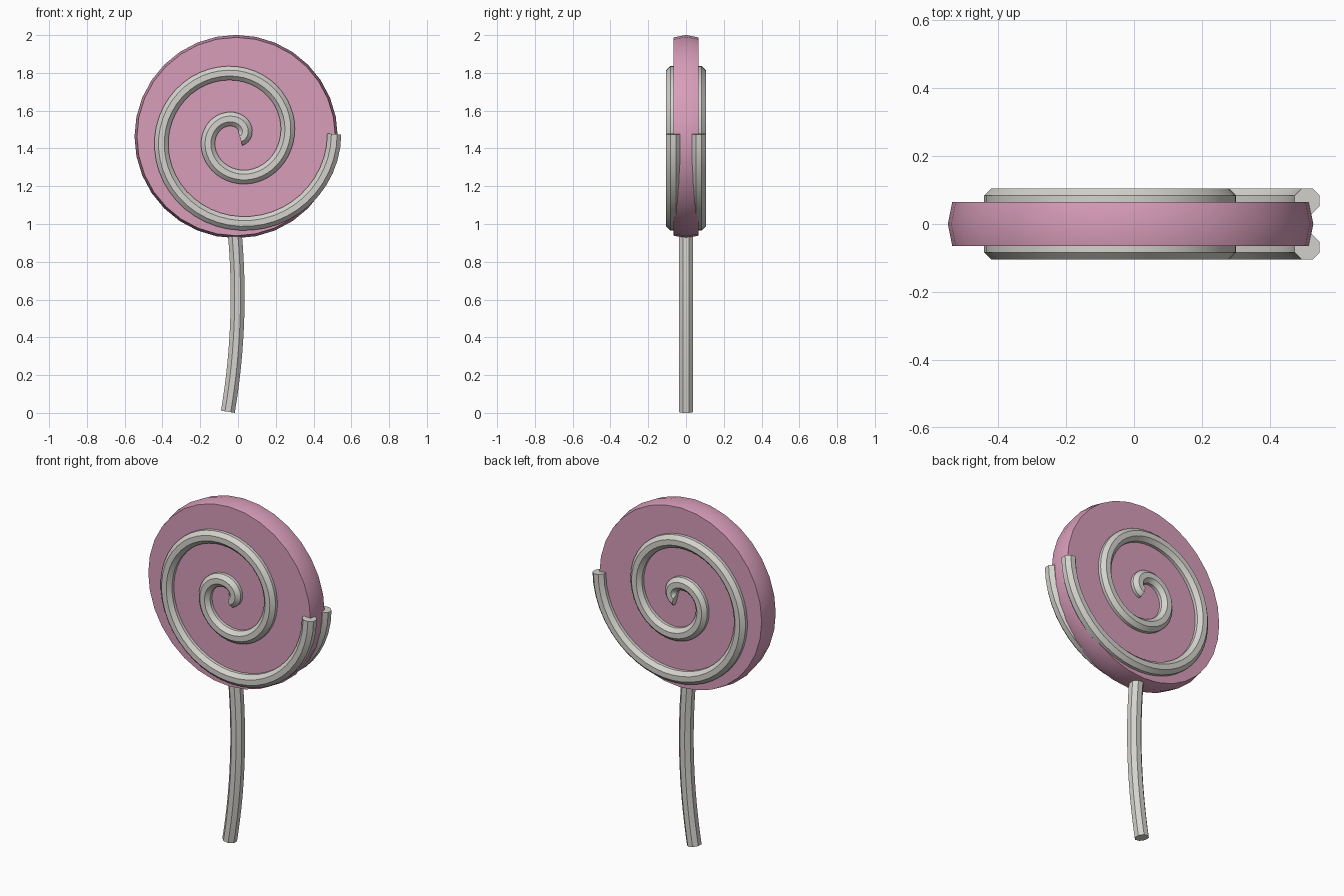
import bpy, bmesh, math
from mathutils import Vector

if "Cube" in bpy.data.objects:
    bpy.data.objects.remove(bpy.data.objects["Cube"], do_unlink=True)


def material(name, rgb):
    mat = bpy.data.materials.new(name)
    mat.use_nodes = True
    mat.diffuse_color = (*rgb, 1)
    mat.node_tree.nodes["Principled BSDF"].inputs["Base Color"].default_value = (*rgb, 1)
    return mat


def finish(bm, name, mat):
    bmesh.ops.recalc_face_normals(bm, faces=bm.faces)
    mesh = bpy.data.meshes.new(name)
    bm.to_mesh(mesh)
    bm.free()
    mesh.materials.append(mat)
    obj = bpy.data.objects.new(name, mesh)
    bpy.context.collection.objects.link(obj)
    bpy.ops.object.select_all(action="DESELECT")
    obj.select_set(True)
    bpy.context.view_layer.objects.active = obj
    bpy.ops.object.shade_smooth_by_angle(angle=math.radians(30))
    return obj


def loft(rings, name, mat):
    """Skin a list of closed rings and cap both ends."""
    bm = bmesh.new()
    rows = [[bm.verts.new(p) for p in ring] for ring in rings]
    n = len(rows[0])
    for a, b in zip(rows, rows[1:]):
        for i in range(n):
            j = (i + 1) % n
            bm.faces.new((a[i], a[j], b[j], b[i]))
    bm.faces.new(rows[0])
    bm.faces.new(rows[-1])
    return finish(bm, name, mat)


def tube(path, radius, name, mat):
    """Sweep a flat-sided octagon along a path lying in an XZ plane."""
    depth = Vector((0, 1, 0))
    rings = []
    for i, p in enumerate(path):
        tangent = (path[min(i + 1, len(path) - 1)] - path[max(i - 1, 0)]).normalized()
        side = tangent.cross(depth)
        angles = [math.tau * (k + 0.5) / 8 for k in range(8)]
        rings.append([p + radius * (side * math.cos(a) + depth * math.sin(a)) for a in angles])
    return loft(rings, name, mat)


pink = material("candy pink", (0.69, 0.34, 0.49))
cream = material("off white", (0.66, 0.65, 0.61))
CENTRE = 1.463

# Candy disc with a slightly bulging rim
disc_rings = []
for y, r in ((-0.065, 0.525), (0, 0.538), (0.065, 0.525)):
    disc_rings.append([(-0.01 + r * math.cos(math.tau * i / 32), y,
                        CENTRE + r * math.sin(math.tau * i / 32)) for i in range(32)])
loft(disc_rings, "candy_disc", pink)

# Swirl radius at each quarter turn, from the rim inwards
RADII = [0.51, 0.46, 0.405, 0.334, 0.262, 0.213, 0.155, 0.085, 0.03, 0.01]


def swirl_radius(t):
    k = min(int(t), len(RADII) - 2)
    f = t - k
    a, b, c, d = (RADII[max(0, min(k + o, len(RADII) - 1))] for o in (-1, 0, 1, 2))
    return b + 0.5 * f * (c - a + f * (2 * a - 5 * b + 4 * c - d + f * (3 * (b - c) + d - a)))


# Matching swirls on the front and back faces
for side, label in ((-1, "front"), (1, "back")):
    path = []
    for i in range(103):
        t = i / 12
        angle = math.radians(1.5) - t * math.pi / 2
        r = swirl_radius(t)
        path.append(Vector((r * math.cos(angle), side * 0.068, CENTRE + r * math.sin(angle))))
    tube(path, 0.04, label + "_swirl", cream)

# Gently bent stick
stick_path = []
for i in range(17):
    z = 0.006 + i / 16
    stick_path.append(Vector((-0.002 - 0.137 * (z - 0.62) ** 2, 0, z)))
tube(stick_path, 0.04, "stick", cream)
